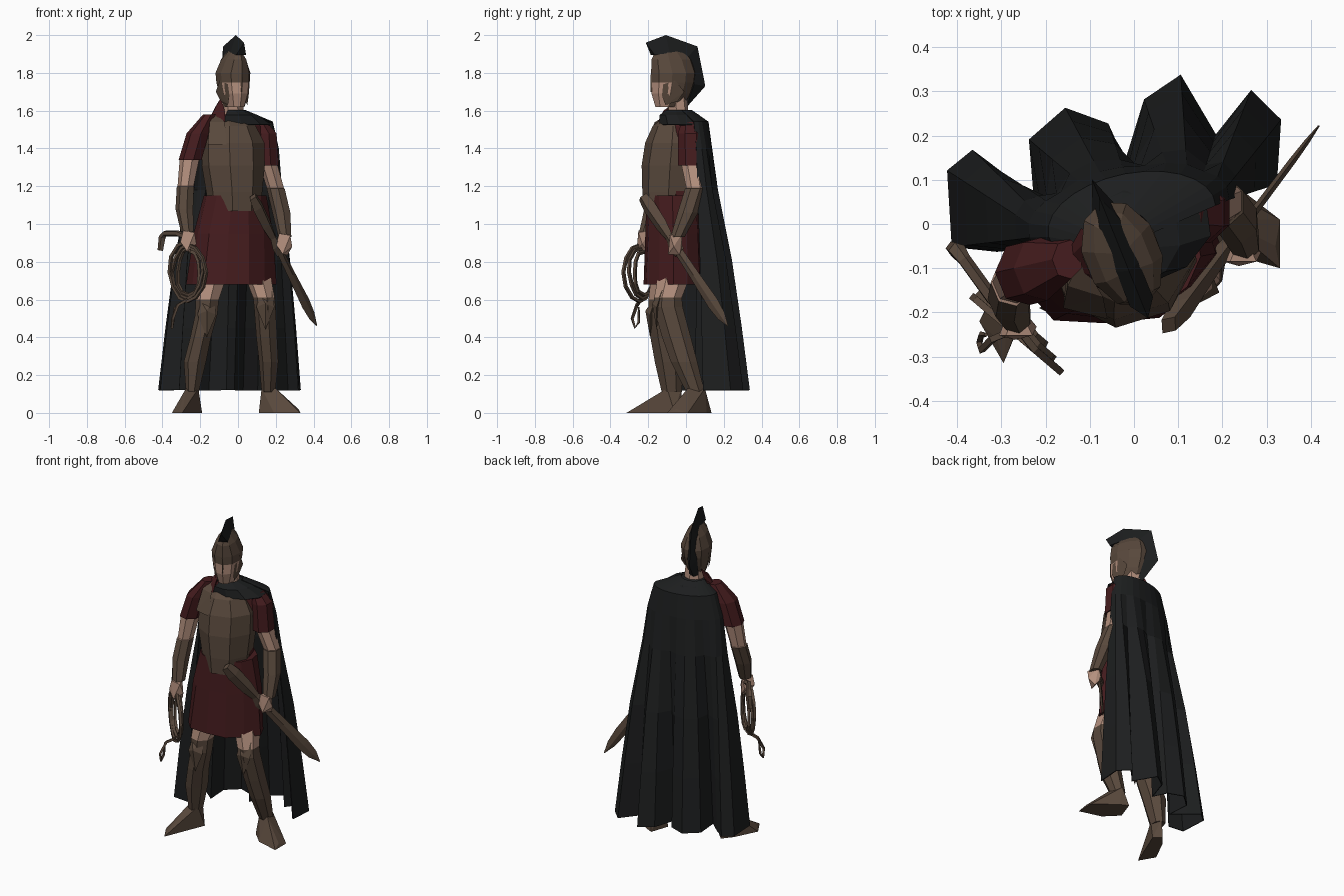
import bpy, bmesh, math
from mathutils import Vector, Matrix

if "Cube" in bpy.data.objects:
    bpy.data.objects.remove(bpy.data.objects["Cube"])


def material(name, rgb):
    m = bpy.data.materials.new(name)
    m.use_nodes = True
    m.diffuse_color = (*rgb, 1)
    b = m.node_tree.nodes["Principled BSDF"]
    b.inputs["Base Color"].default_value = (*rgb, 1)
    b.inputs["Roughness"].default_value = 0.9
    return m


MATS = [material("bronze", (0.098, 0.065, 0.045)), material("dark_red", (0.060, 0.0115, 0.013)),
        material("skin", (0.45, 0.275, 0.205)), material("black_cloth", (0.012, 0.013, 0.0135))]
BRONZE, RED, SKIN, BLACK = range(4)


def finish(name, bm, mat=BRONZE, place=None):
    """Turn a bmesh into an object; mat is an index or a rule on a face."""
    bmesh.ops.recalc_face_normals(bm, faces=bm.faces)
    for f in bm.faces:
        f.material_index = mat(f) if callable(mat) else mat
    me = bpy.data.meshes.new(name)
    if place:
        bm.transform(place)
    bm.to_mesh(me)
    bm.free()
    for m in MATS:
        me.materials.append(m)
    ob = bpy.data.objects.new(name, me)
    bpy.context.collection.objects.link(ob)
    return ob


def skin_rings(rings, closed=True):
    bm = bmesh.new()
    vs = [[bm.verts.new(p) for p in r] for r in rings]
    n = len(vs[0])
    for a, b in zip(vs, vs[1:]):
        for i in range(n if closed else n - 1):
            j = (i + 1) % n
            bm.faces.new((a[i], a[j], b[j], b[i]))
    if closed:
        bm.faces.new(vs[0])
        bm.faces.new(vs[-1])
    return bm


def loft(name, rows, n=8, yaw=0.0, mat=BRONZE, pleat=0.0, place=None):
    """Horizontal rings (x, y, z, rx, ry), with optional pleats growing downwards."""
    rings = []
    for k, (x, y, z, rx, ry) in enumerate(rows):
        ring = []
        for i in range(n):
            a = 2 * math.pi * (i + 0.5) / n
            s = 1 + pleat * k * (1 if i % 2 else -1)
            ring.append(Matrix.Rotation(yaw, 3, 'Z') @ Vector((rx * s * math.cos(a), ry * s * math.sin(a), 0))
                        + Vector((x, y, z)))
        rings.append(ring)
    return finish(name, skin_rings(rings), mat, place)


def hull(name, pts, mat=BRONZE, place=None):
    bm = bmesh.new()
    for p in pts:
        bm.verts.new(p)
    bmesh.ops.convex_hull(bm, input=bm.verts)
    return finish(name, bm, mat, place)


def tube(name, pts, radii, n=5, mat=BRONZE):
    """Tube along a path, its frame carried along without twisting."""
    pts = [Vector(p) for p in pts]
    rings, prev, side = [], None, None
    for i, p in enumerate(pts):
        t = (pts[min(i + 1, len(pts) - 1)] - pts[max(i - 1, 0)]).normalized()
        side = t.orthogonal().normalized() if prev is None else prev.rotation_difference(t) @ side
        up = t.cross(side)
        rings.append([p + radii[i] * (side * math.cos(2 * math.pi * k / n) + up * math.sin(2 * math.pi * k / n))
                      for k in range(n)])
        prev = t
    return finish(name, skin_rings(rings), mat)


def by_height(*bands):
    """Colour by height: (lower limit, colour) pairs from the top down."""
    def rule(f):
        z = f.calc_center_median().z
        return next((m for lim, m in bands if z > lim), bands[-1][1])
    return rule


# Torso, tunic and neck
YAW = 0.3
loft("tunic_body", [(-.02, -.05, 1.02, .145, .11), (-.02, -.05, 1.2, .14, .11), (-.02, -.04, 1.4, .155, .11),
                    (-.02, -.035, 1.52, .145, .085), (-.03, -.045, 1.58, .07, .055)], 8, YAW, RED)
loft("cuirass", [(-.02, -.075, 1.07, .135, .15), (-.02, -.075, 1.17, .148, .158), (-.025, -.07, 1.31, .168, .165),
                 (-.025, -.065, 1.43, .168, .15), (-.03, -.06, 1.52, .125, .115), (-.04, -.055, 1.565, .08, .06)], 8, YAW)
loft("skirt", [(-.015, -.07, 1.15, .168, .138), (-.025, -.07, .95, .21, .145), (-.035, -.072, .68, .235, .155)],
     12, .2, RED, pleat=.02)
loft("neck", [(-.03, -.04, 1.55, .065, .055), (-.03, -.05, 1.68, .055, .055)], 7, YAW, SKIN)
hull("neck_scarf", [(-.17, -.1, 1.52), (-.09, -.02, 1.67), (-.07, -.12, 1.6), (-.13, -.03, 1.58),
                    (-.07, -.15, 1.54), (-.12, -.01, 1.62)], RED)
hull("shoulder_strap", [(-.16, -.19, 1.42), (-.06, -.215, 1.42), (-.15, -.14, 1.54), (-.07, -.165, 1.54),
                        (-.12, -.08, 1.585), (-.15, -.08, 1.55)])

# Head: helmet with open face, nose guard and crest, turned to the left
HEAD = Matrix.Translation((-.03, -.06, 0)) @ Matrix.Rotation(math.radians(22), 4, 'Z')


def face_rule(f):
    c = f.calc_center_median()
    return SKIN if c.z < 1.755 and c.y < -.055 else BRONZE


loft("helmet", [(0, -.03, 1.62, .05, .08), (0, -.02, 1.69, .074, .112), (0, -.01, 1.75, .084, .122),
                (0, -.008, 1.8, .088, .126), (0, -.018, 1.87, .06, .115), (0, -.025, 1.915, .022, .085)],
     10, 0, face_rule, place=HEAD)
hull("nose_guard", [(-.014, -.115, 1.8), (.014, -.115, 1.8), (0, -.137, 1.79), (0, -.137, 1.70),
                    (-.01, -.11, 1.70), (.01, -.11, 1.70)], place=HEAD)
for s, side in ((1, "left"), (-1, "right")):
    hull(side + "_cheek_guard", [(s * .084, -.03, 1.76), (s * .086, .02, 1.7), (s * .062, -.09, 1.74),
                                 (s * .055, -.095, 1.68), (s * .055, -.075, 1.63), (s * .07, -.01, 1.65)], place=HEAD)
# Crest: sharp outer edge, wider foot along the helmet
outer = [(-.165, 1.96), (-.05, 2.0), (.13, 1.94), (.175, 1.73), (.07, 1.62)]
inner = [(-.125, 1.895), (-.04, 1.905), (.06, 1.88), (.1, 1.74), (.06, 1.63)]
finish("helmet_crest", skin_rings([[(0, *o), (.028, *i), (-.028, *i)] for o, i in zip(outer, inner)]), BLACK, HEAD)

# Arms: sleeve, bare elbow, forearm guard
ARMS = {
    "left": [(.12, .02, 1.54, .035, .045), (.15, .025, 1.48, .06, .07), (.16, .03, 1.31, .062, .075),
             (.165, .035, 1.309, .05, .06), (.2, .052, 1.19, .048, .052), (.202, .05, 1.188, .05, .056),
             (.232, .01, 1.06, .05, .056), (.25, -.045, .93, .036, .038)],
    "right": [(-.15, -.08, 1.58, .035, .045), (-.21, -.1, 1.48, .062, .075), (-.25, -.11, 1.34, .064, .075),
              (-.255, -.112, 1.339, .054, .06), (-.275, -.13, 1.2, .045, .05), (-.276, -.132, 1.198, .048, .055),
              (-.282, -.17, 1.08, .049, .052), (-.267, -.21, .96, .036, .038)]}
for side, rows in ARMS.items():
    loft(side + "_arm", rows, 7, 0, by_height((1.305 if side == "left" else 1.33, RED), (1.194, SKIN), (0, BRONZE)))
for side, (x, y, z) in {"left": (.247, -.055, .9), "right": (-.26, -.222, .915)}.items():
    hull(side + "_hand", [(x + dx, y + dy, z + dz) for dx, dy, dz in (
        (-.03, -.03, .05), (.03, -.03, .04), (0, .035, .05), (-.045, -.03, -.01), (.04, -.01, -.02),
        (-.02, .035, -.02), (-.01, -.04, -.06), (.015, .02, -.065))], SKIN)

# Legs: bare thigh above a tall greave
LEGS = {
    "left": [(.09, -.06, .8, .06, .07), (.115, -.07, .7, .07, .085), (.14, -.095, .61, .06, .075),
             (.145, -.095, .56, .06, .08), (.155, -.05, .4, .058, .078), (.165, -.01, .27, .054, .072),
             (.163, .05, .11, .038, .05)],
    "right": [(-.11, -.08, .8, .07, .075), (-.14, -.1, .7, .08, .09), (-.16, -.125, .6, .065, .075),
              (-.165, -.13, .52, .062, .07), (-.195, -.115, .4, .058, .075), (-.225, -.09, .27, .062, .077),
              (-.24, -.075, .11, .036, .055)]}
for side, rows in LEGS.items():
    loft(side + "_leg", rows, 7, 0, by_height((.605, SKIN), (0, BRONZE)))
    x, y, z, r, _ = rows[3]
    hull(side + "_knee_guard", [(x - r * .8, y - .06, z), (x + r * .8, y - .06, z), (x, y - .085, z + .02),
                                (x + r * .6, y - .03, z + .09), (x - .03, y - .05, z + .07), (x, y - .06, z - .12)])
hull("left_foot", [(.33, -.1, 0), (.33, .01, 0), (.32, -.05, .02), (.11, .02, 0), (.15, .135, 0), (.2, .11, 0),
                   (.19, -.06, 0), (.125, .04, .13), (.2, .01, .13), (.17, .1, .13)])
hull("right_foot", [(-.35, -.22, 0), (-.295, -.315, 0), (-.31, -.26, .02), (-.23, -.02, 0), (-.19, -.06, 0),
                    (-.24, -.18, 0), (-.28, -.08, 0), (-.275, -.09, .13), (-.21, -.1, .13), (-.23, -.025, .13)])

# Cape: smooth shoulder arc blending into a folded hem
HEM = [(-.31, -.06), (-.41, -.05), (-.42, .12), (-.365, .165), (-.3, .115), (-.225, .05), (-.235, .19),
       (-.155, .26), (-.06, .225), (-.02, .14), (.025, .28), (.105, .335), (.185, .2), (.265, .3), (.33, .235),
       (.32, .09)]
ROT = Matrix.Rotation(.2, 3, 'Z')


def arc(u, rx, ry, cx, cy, z, start=195, end=-5):
    a = math.radians(start + (end - start) * u)
    return ROT @ Vector((rx * math.cos(a), ry * math.sin(a), 0)) + Vector((cx, cy, z))


last = len(HEM) - 1
rows = [[arc(i / last, .07, .06, -.03, -.03, 1.6) for i in range(last + 1)],
        [arc(i / last, .19, .1, -.005, .012, 1.54) for i in range(last + 1)]]
for z, t in ((1.4, .04), (1.18, .2), (.81, .55), (.45, .8), (.12, 1)):
    rows.append([arc(i / last, .222, .105, -.01, .018, z).lerp(Vector((*h, z)), t) for i, h in enumerate(HEM)])
cape = finish("cape", skin_rings(rows, closed=False), BLACK)
mantle_rows = [[arc(k / 9, rx, ry, cx, cy, z, 190, -125) for k in range(10)] for rx, ry, cx, cy, z in
               ((.06, .06, -.03, -.045, 1.6), (.12, .105, -.015, -.035, 1.575), (.183, .12, -.005, -.02, 1.525))]
mantle = finish("cape_mantle", skin_rings(mantle_rows, closed=False), BLACK)
for ob in (cape, mantle):
    mod = ob.modifiers.new("thickness", 'SOLIDIFY')
    mod.thickness = .006
    mod.offset = 0

# Sword: broad grip in front of the waist, leaf blade pointing back and down
start, tip = Vector((.085, -.22, 1.13)), Vector((.418, .222, .46))
axis = (tip - start).normalized()
flat = axis.cross(Vector((0, 0, 1))).normalized()
wide = flat.cross(axis)


def sword_part(name, stations):
    rings = []
    for t, w, d in stations:
        p = start.lerp(tip, t)
        rings.append([p + wide * w, p + flat * d, p - wide * w, p - flat * d])
    finish(name, skin_rings(rings))


sword_part("sword_hilt", [(-.02, .03, .02), (.06, .042, .028), (.2, .038, .022), (.3, .024, .018),
                          (.36, .042, .022), (.42, .035, .018)])
sword_part("sword_blade", [(.4, .026, .01), (.6, .03, .009), (.82, .037, .008), (.92, .028, .006), (1, .002, .002)])

# Whip: bent handle, coiled lash in the right hand, loose tail
tube("whip_handle", [(-.25, -.225, .92), (-.32, -.17, .95), (-.385, -.08, .95), (-.4, -.06, .93), (-.41, -.055, .86)],
     [.016, .016, .016, .02, .016])
coil = []
for k in range(37):
    a = math.pi / 2 + 2 * math.pi * k / 12
    w = .09 - .012 * (k // 12) + .01 * math.sin(k * .9)
    coil.append((-.268 + w * math.cos(a) + .004 * (k // 12), -.235 - w * .85 * math.cos(a) + .012 * (k // 12 - 1),
                 .745 + (.165 - .0015 * k) * math.sin(a)))
tube("whip_coil", coil, [.011] * 37, 4)
tube("whip_tail", [(-.27, -.24, .6), (-.32, -.26, .57), (-.345, -.285, .5), (-.35, -.27, .45), (-.345, -.25, .48),
                   (-.335, -.25, .56)], [.01, .01, .009, .008, .008, .005], 4)
